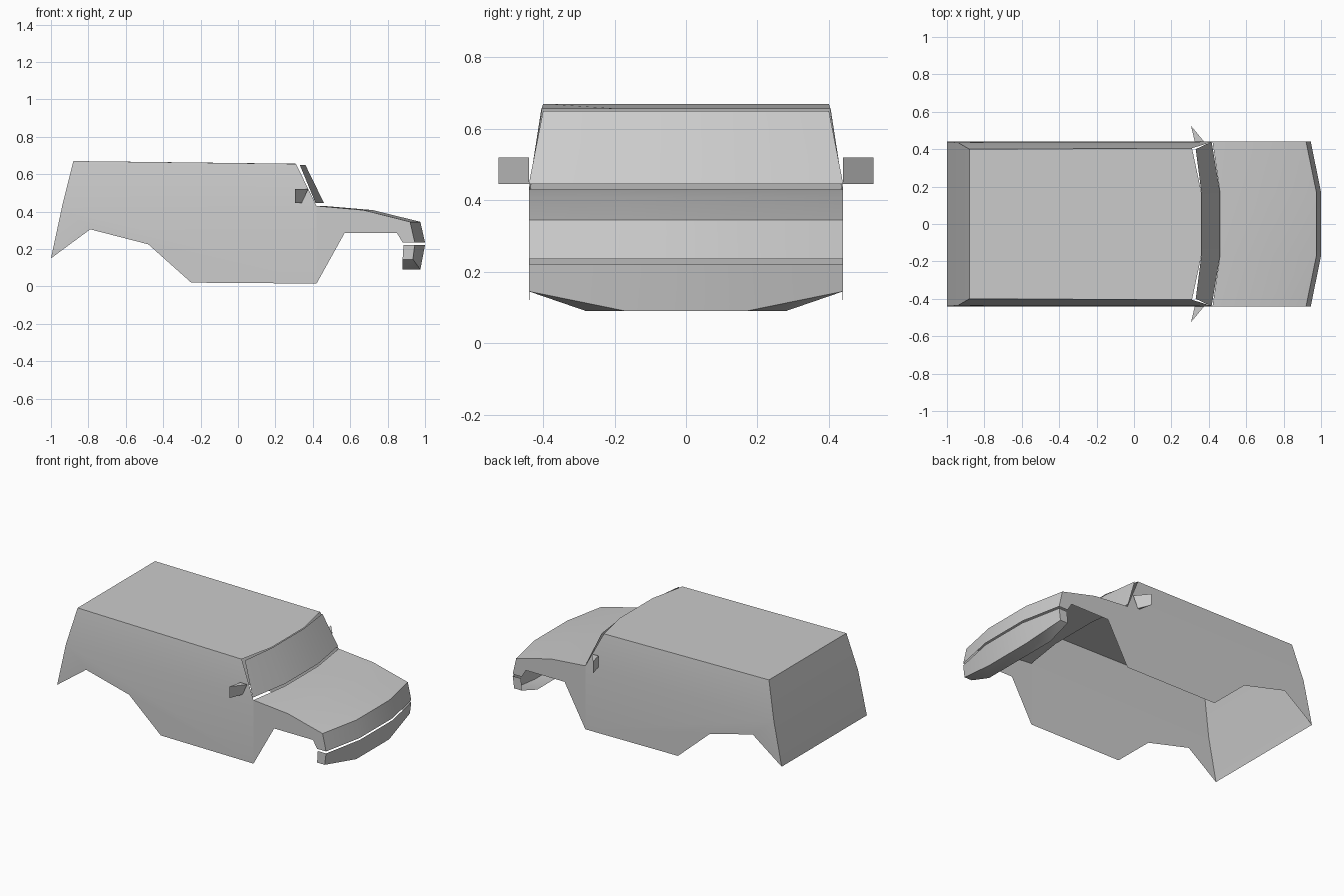
import bpy
import bmesh
from mathutils import Vector

if "Cube" in bpy.data.objects:
    bpy.data.objects.remove(bpy.data.objects["Cube"], do_unlink=True)

paint = bpy.data.materials.new("light_grey_paint")
paint.use_nodes = True
grey = (0.6, 0.6, 0.6, 1)
paint.diffuse_color = grey
paint.node_tree.nodes["Principled BSDF"].inputs["Base Color"].default_value = grey

W = 0.44      # half width at the belt line
BOW = 0.17    # half width of the flat middle of the bowed parts


def build(name, polygons, centre=(0, 0, 0.3)):
    """Join polygons into one shell whose faces point away from the centre."""
    bm = bmesh.new()
    for poly in polygons:
        bm.faces.new([bm.verts.new(p) for p in poly])
    bmesh.ops.remove_doubles(bm, verts=bm.verts, dist=0.001)
    bm.normal_update()
    for f in bm.faces:
        if f.normal.dot(f.calc_center_median() - Vector(centre)) < 0:
            f.normal_flip()
    mesh = bpy.data.meshes.new(name)
    bm.to_mesh(mesh)
    bm.free()
    mesh.materials.append(paint)
    obj = bpy.data.objects.new(name, mesh)
    bpy.context.collection.objects.link(obj)
    bpy.ops.object.select_all(action='DESELECT')
    obj.select_set(True)
    bpy.context.view_layer.objects.active = obj
    bpy.ops.object.shade_smooth_by_angle()
    return obj


def flip(points):
    return [(x, -y, z) for x, y, z in points]


def bowed(rows):
    """Three-facet strips; each row is corner x, middle x, half width, corner z, middle z."""
    lines = [[(cx, -w, cz), (mx, -BOW, mz), (mx, BOW, mz), (cx, w, cz)]
             for cx, mx, w, cz, mz in rows]
    return [[a[i], a[i + 1], b[i + 1], b[i]]
            for a, b in zip(lines, lines[1:]) for i in range(3)]


# Cabin shell: sides with wheel arches, bowed roof and sloping tail
tail_top, tail_belt, tail_low = (-0.88, 0.4, 0.67), (-0.94, 0.435, 0.43), (-1, W, 0.15)
pillar_top, pillar_low = (0.31, 0.405, 0.655), (0.42, W, 0.43)
sill = [(x, W, z) for x, z in ((-0.79, 0.305), (-0.48, 0.225), (-0.25, 0.02), (0.42, 0.015))]
upper = [tail_top, pillar_top, pillar_low, tail_belt]
lower = [tail_belt, tail_low, *sill, pillar_low]
roof = [tail_top, pillar_top, (0.36, BOW, 0.655)]
build("cabin_shell", [
    upper, flip(upper), lower, flip(lower),
    roof + flip(roof)[::-1],
    [tail_top, tail_belt, *flip([tail_belt, tail_top])],
    [tail_belt, tail_low, *flip([tail_low, tail_belt])],
])

# Front wings
wing = [(x, W, z) for x, z in ((0.42, 0.43), (0.67, 0.408), (0.92, 0.345), (0.945, 0.235),
                               (0.88, 0.235), (0.85, 0.285), (0.57, 0.285), (0.42, 0.015))]
build("left_wing", [wing])
build("right_wing", [flip(wing)])

# Bowed windscreen, bonnet and grille panel
build("windscreen", bowed([(0.33, 0.36, 0.4, 0.65, 0.65), (0.415, 0.46, W, 0.445, 0.445)]))
build("bonnet", bowed([(0.42, 0.46, W, 0.43, 0.43), (0.67, 0.72, W, 0.408, 0.408),
                       (0.92, 0.975, W, 0.345, 0.345)]))
build("grille_panel", bowed([(0.92, 0.975, W, 0.345, 0.345), (0.945, 1.0, W, 0.235, 0.235)]))

# Bumper with swept-up ends
top_corner, low_corner = (0.945, W, 0.222), (0.935, W, 0.145)
low_mid = (0.975, BOW, 0.09)
back_top, back_corner, back_low = (0.885, W, 0.222), (0.88, W, 0.145), (0.88, 0.28, 0.09)
end = [top_corner, low_corner, back_corner, back_top]
under = [low_corner, low_mid, back_low, back_corner]
floor = [low_mid, back_low]
build("bumper", bowed([(0.945, 1.0, W, 0.222, 0.222), (0.935, 0.975, W, 0.145, 0.09)])
      + [end, flip(end), under, flip(under), floor + flip(floor)[::-1]])

# Wedge-shaped door mirrors
outer = [(0.305, 0.525, 0.52), (0.305, 0.525, 0.445)]
front = [(0.375, W, 0.52), (0.34, W, 0.445)]
rear = [(0.325, W, 0.52), (0.325, W, 0.445)]
wedge = [outer + front[::-1], outer + rear[::-1], front + rear[::-1],
         [outer[0], front[0], rear[0]], [outer[1], front[1], rear[1]]]
build("left_mirror", wedge, (0.335, 0.465, 0.48))
build("right_mirror", [flip(p) for p in wedge], (0.335, -0.465, 0.48))
